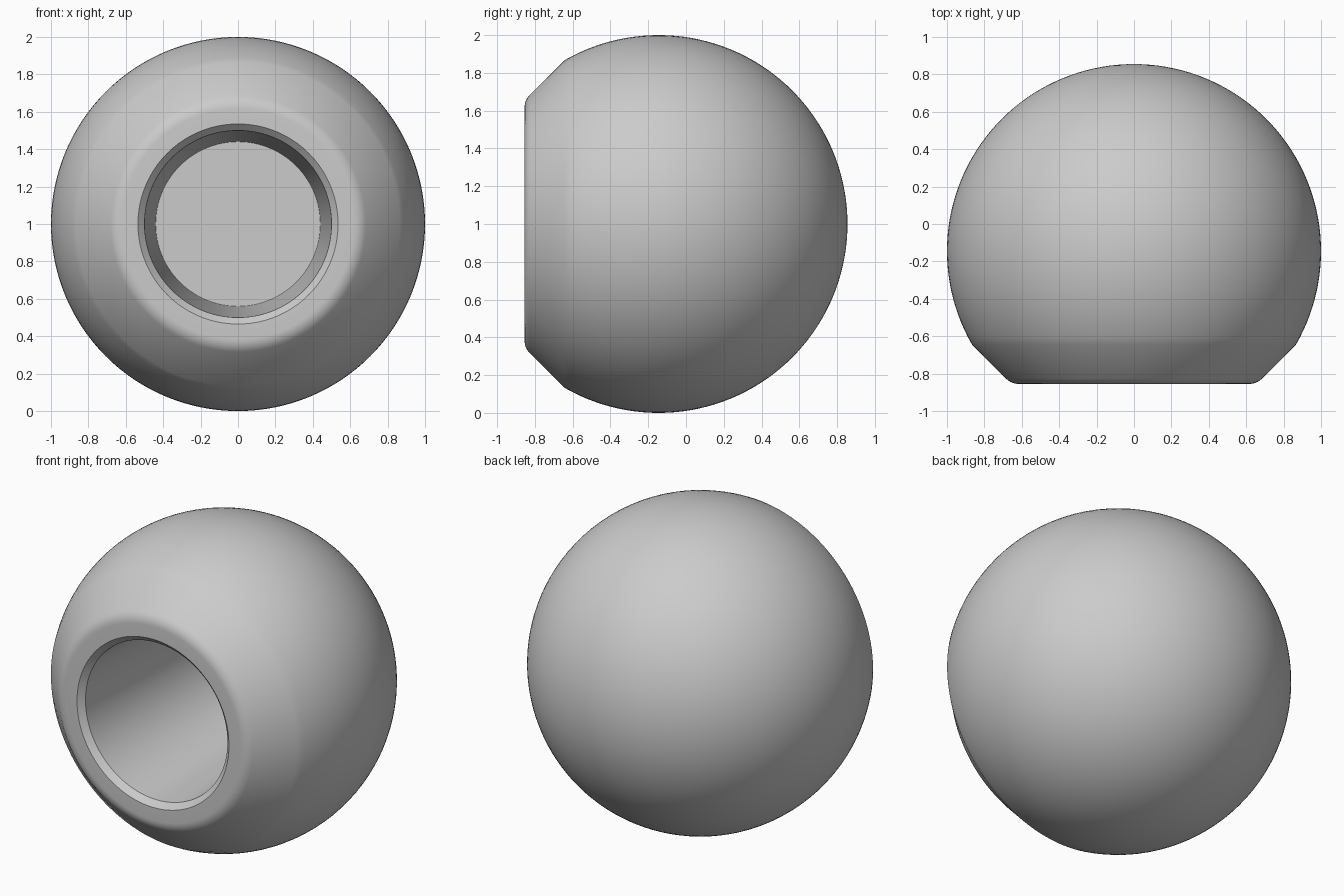
import bpy
import bmesh
from math import sin, cos, pi, radians
from mathutils import Vector

cube = bpy.data.objects.get("Cube")
if cube:
    bpy.data.objects.remove(cube, do_unlink=True)

CENTRE_Y = -0.145
FRONT_Y = -0.855
AXIS = Vector((0, 0, 1))


def arc(radius, y, depth, start, end, steps):
    """Profile points (radius, y) on a circle, angles measured from +y."""
    for i in range(steps + 1):
        a = radians(start + (end - start) * i / steps)
        yield radius + depth * sin(a), y + depth * cos(a)


# Ball, from the back pole to the start of the front bevel
profile = list(arc(0, CENTRE_Y, 1, 0, 120, 48))
# Straight bevel ending in a rounded rim on the flat front
profile += arc(0.616, FRONT_Y + 0.097, 0.097, 135, 180, 6)
# Countersunk mouth, tapered bore and flat bore floor
profile += [(0.535, FRONT_Y), (0.5, FRONT_Y + 0.035), (0.44, 0.3), (0, 0.3)]

# Lathe the profile around the front-to-back axis
bm = bmesh.new()
verts = [bm.verts.new((r, y, AXIS.z)) for r, y in profile]
edges = [bm.edges.new(pair) for pair in zip(verts, verts[1:])]
bmesh.ops.spin(bm, geom=verts + edges, cent=AXIS, axis=(0, 1, 0),
               angle=2 * pi, steps=128)
bmesh.ops.remove_doubles(bm, verts=bm.verts, dist=0.0001)
bmesh.ops.recalc_face_normals(bm, faces=bm.faces)
mesh = bpy.data.meshes.new("ball_knob")
bm.to_mesh(mesh)
bm.free()

knob = bpy.data.objects.new("ball_knob", mesh)
bpy.context.collection.objects.link(knob)

# Plain grey finish
grey = bpy.data.materials.new("plain_grey")
grey.use_nodes = True
colour = (0.6, 0.6, 0.6, 1)
grey.diffuse_color = colour
grey.node_tree.nodes["Principled BSDF"].inputs["Base Color"].default_value = colour
mesh.materials.append(grey)

# Smooth surfaces with crisp bore edges
bpy.ops.object.select_all(action='DESELECT')
knob.select_set(True)
bpy.context.view_layer.objects.active = knob
bpy.ops.object.shade_smooth_by_angle(angle=radians(30))
